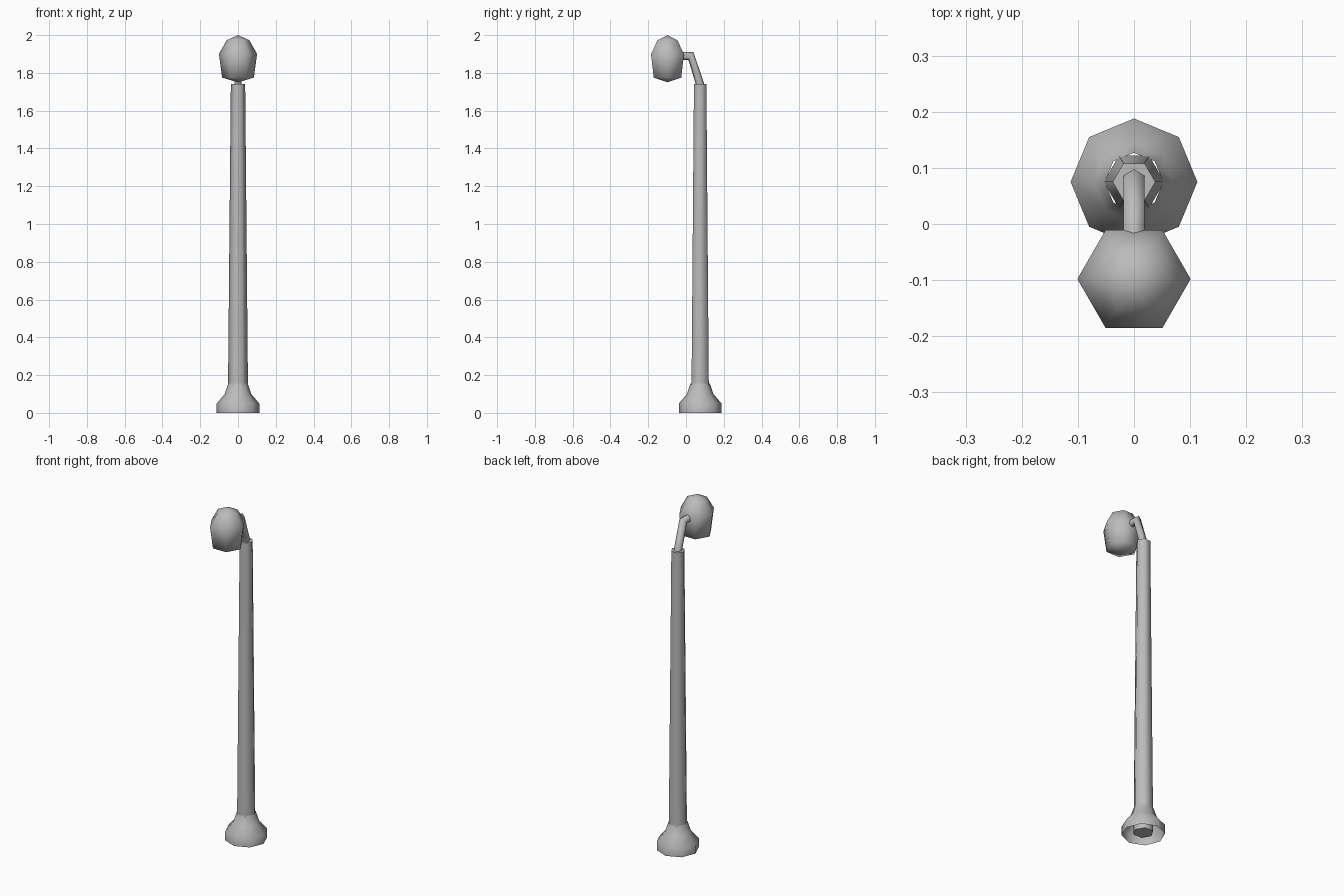
import bpy, bmesh, math
from mathutils import Vector

cube = bpy.data.objects.get("Cube")
if cube:
    bpy.data.objects.remove(cube, do_unlink=True)

grey = bpy.data.materials.new("painted grey metal")
grey.use_nodes = True
colour = (0.5, 0.5, 0.5, 1)
grey.diffuse_color = colour
grey.node_tree.nodes["Principled BSDF"].inputs["Base Color"].default_value = colour


def ring(bm, centre, radius, sides, u, v):
    """Ring of vertices in the plane of u and v; a zero radius gives one tip."""
    if radius == 0:
        return [bm.verts.new(centre)] * sides
    angles = [math.tau * i / sides for i in range(sides)]
    return [bm.verts.new(Vector(centre) + radius * (u * math.cos(a) + v * math.sin(a)))
            for a in angles]


def finish(name, bm, angle):
    bmesh.ops.recalc_face_normals(bm, faces=bm.faces)
    mesh = bpy.data.meshes.new(name)
    bm.to_mesh(mesh)
    bm.free()
    mesh.materials.append(grey)
    obj = bpy.data.objects.new(name, mesh)
    bpy.context.collection.objects.link(obj)
    bpy.ops.object.select_all(action='DESELECT')
    obj.select_set(True)
    bpy.context.view_layer.objects.active = obj
    bpy.ops.object.shade_smooth_by_angle(angle=math.radians(angle))


def skin(bm, rings):
    """Join successive rings, using triangles where a ring is a tip."""
    sides = len(rings[0])
    for low, high in zip(rings, rings[1:]):
        for i in range(sides):
            j = (i + 1) % sides
            corners = dict.fromkeys((low[i], low[j], high[j], high[i]))
            bm.faces.new(list(corners))


def lathe(name, y, profile, sides, angle=65, caps=False):
    bm = bmesh.new()
    rings = [ring(bm, (0, y, z), r, sides, Vector((1, 0, 0)), Vector((0, 1, 0)))
             for r, z in profile]
    skin(bm, rings)
    if caps:
        bm.faces.new(rings[0])
        bm.faces.new(rings[-1])
    finish(name, bm, angle)


POLE_Y, HEAD_Y = 0.075, -0.098

# Flared foot, open underneath and around the pole
lathe("base", POLE_Y, [(0.113, 0), (0.113, 0.05), (0.07, 0.1), (0.052, 0.155)], 8)

# Tapered hexagonal pole
lathe("pole", POLE_Y, [(0.054, 0.01), (0.038, 1.74)], 6, caps=True)

# Lamp head with pointed crown and shallow underside
lathe("lamp_head", HEAD_Y,
      [(0, 1.75), (0.084, 1.775), (0.101, 1.9), (0.06, 1.973), (0, 2)], 6)

# Bent hexagonal arm, mitred at the elbow
bm = bmesh.new()
side = Vector((1, 0, 0))
path = [((0, 0.076, 1.735), Vector((0, 1, 0.1))),
        ((0, 0.026, 1.89), Vector((0, 0.6, 0.95))),
        ((0, -0.04, 1.89), Vector((0, 0, 1)))]
rings = [ring(bm, p, 0.022, 6, across, side) for p, across in path]
skin(bm, rings)
bm.faces.new(rings[0])
bm.faces.new(rings[-1])
finish("arm", bm, 65)
